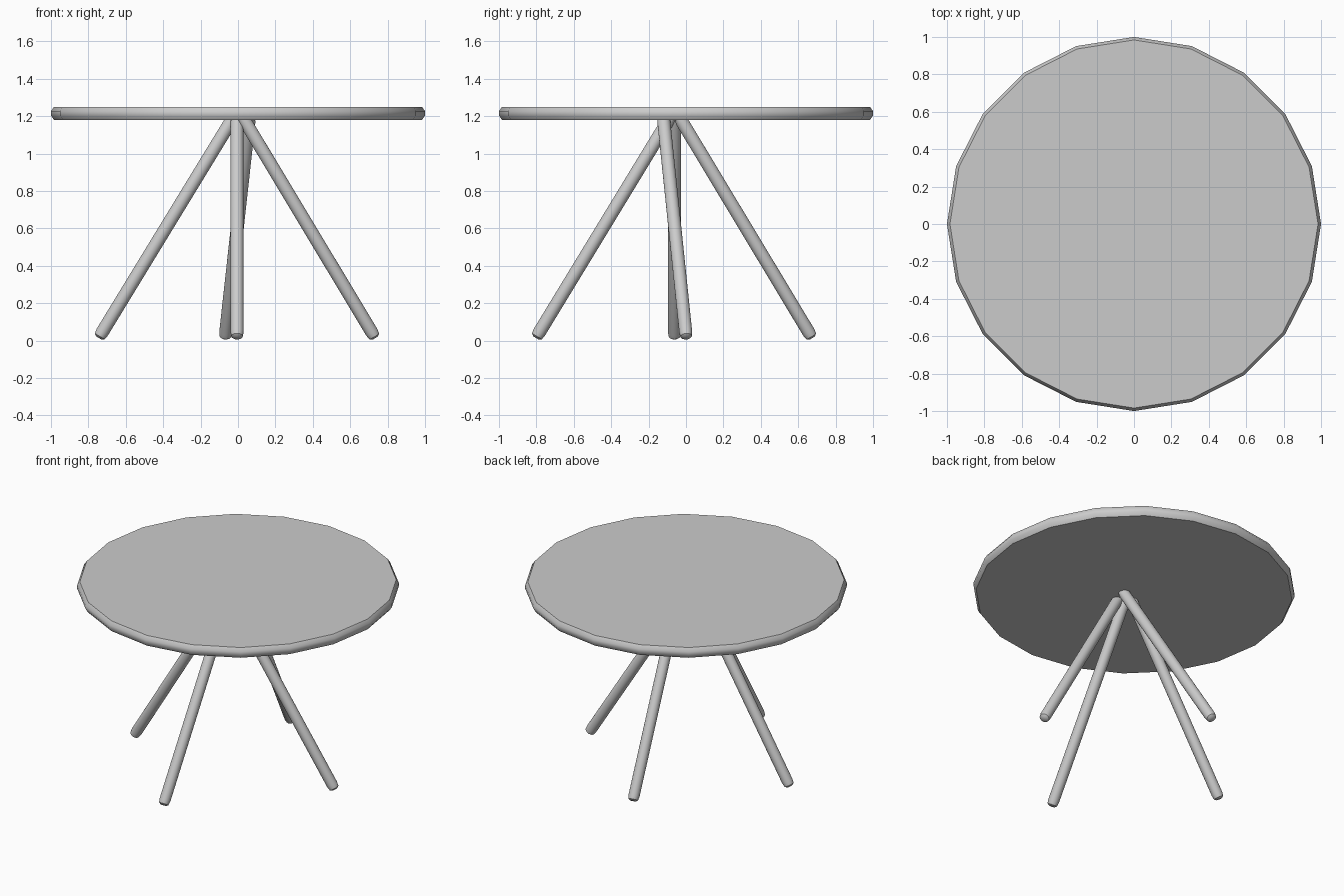
import bpy, bmesh, math
from mathutils import Vector

if "Cube" in bpy.data.objects:
    bpy.data.objects.remove(bpy.data.objects["Cube"])

def lathe(name, profile, sides):
    """Closed solid of revolution about z from (radius, z) rings, bottom to top."""
    bm = bmesh.new()
    rings = [[bm.verts.new((r * math.cos(2 * math.pi * i / sides),
                            r * math.sin(2 * math.pi * i / sides), z))
              for i in range(sides)] for r, z in profile]
    for a, b in zip(rings, rings[1:]):
        for i in range(sides):
            j = (i + 1) % sides
            bm.faces.new((a[i], a[j], b[j], b[i]))
    bm.faces.new(rings[0][::-1])
    bm.faces.new(rings[-1])
    mesh = bpy.data.meshes.new(name)
    bm.to_mesh(mesh)
    bm.free()
    ob = bpy.data.objects.new(name, mesh)
    bpy.context.collection.objects.link(ob)
    bpy.ops.object.select_all(action='DESELECT')
    ob.select_set(True)
    bpy.context.view_layer.objects.active = ob
    bpy.ops.object.shade_smooth_by_angle(angle=math.radians(40))
    return ob

def leg(name, foot, top):
    """Slanted round rod with bevelled ends between two points."""
    foot, top = Vector(foot), Vector(top)
    axis = top - foot
    n, r, c = axis.length, 0.035, 0.018
    ob = lathe(name, [(r * 0.5, -c), (r * 0.88, -c * 0.45), (r, c), (r, n - c),
                      (r * 0.88, n + c * 0.45), (r * 0.5, n + c)], 20)
    ob.rotation_mode = 'QUATERNION'
    ob.rotation_quaternion = axis.to_track_quat('Z', 'Y')
    ob.location = foot

# round top with bevelled rim
lathe("table_top", [(0.984, 1.18), (1.0, 1.203), (1.0, 1.227), (0.984, 1.25)], 20)

# four splayed legs crossing just under the top
leg("left_leg", (-0.735, -0.062, 0.03), (-0.03, -0.062, 1.185))
leg("right_leg", (0.724, 0.0, 0.03), (0.03, -0.12, 1.185))
leg("front_leg", (-0.005, -0.793, 0.03), (-0.005, -0.09, 1.185))
leg("back_leg", (-0.067, 0.665, 0.03), (0.06, -0.03, 1.185))
